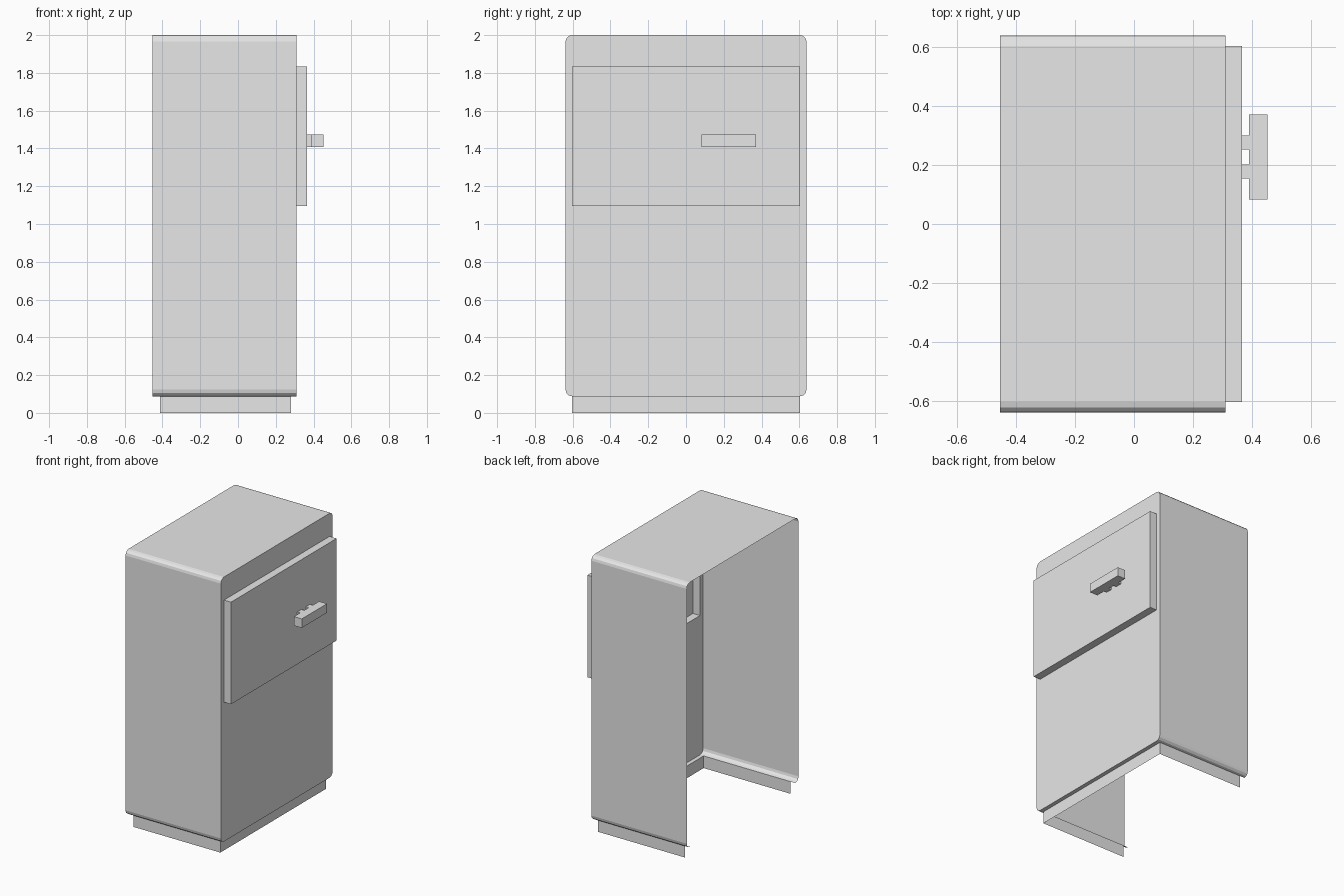
import bpy
import bmesh
from math import cos, sin, radians

cube = bpy.data.objects.get("Cube")
if cube:
    bpy.data.objects.remove(cube, do_unlink=True)

grey = bpy.data.materials.new("light grey")
grey.use_nodes = True
grey.diffuse_color = (0.8, 0.8, 0.8, 1)
grey.node_tree.nodes["Principled BSDF"].inputs["Base Color"].default_value = grey.diffuse_color

# Main dimensions
BACK, FRONT = -0.453, 0.31
HALF, RADIUS = 0.638, 0.035
BASE, TOP = 0.088, 2.0
INNER = HALF - RADIUS
DOOR_LOW, DOOR_HIGH, DOOR_FACE = 1.095, 1.833, 0.366
PLINTH_BACK, PLINTH_FRONT = -0.413, 0.281


def finish(bm, name):
    bmesh.ops.remove_doubles(bm, verts=bm.verts, dist=1e-5)
    bmesh.ops.recalc_face_normals(bm, faces=bm.faces)
    mesh = bpy.data.meshes.new(name)
    bm.to_mesh(mesh)
    bm.free()
    mesh.materials.append(grey)
    obj = bpy.data.objects.new(name, mesh)
    bpy.context.collection.objects.link(obj)
    return obj


def path_edges(bm, points, closed=False):
    verts = [bm.verts.new(p) for p in points]
    edges = [bm.edges.new(pair) for pair in zip(verts, verts[1:])]
    if closed:
        edges.append(bm.edges.new((verts[-1], verts[0])))
    return verts, edges


def sweep(bm, edges, offset):
    new = bmesh.ops.extrude_edge_only(bm, edges=edges)["geom"]
    verts = [v for v in new if isinstance(v, bmesh.types.BMVert)]
    bmesh.ops.translate(bm, verts=verts, vec=offset)
    return [e for e in new if isinstance(e, bmesh.types.BMEdge)]


def add_box(bm, low, high):
    made = bmesh.ops.create_cube(bm, size=1)["verts"]
    for v in made:
        v.co = [a + (b - a) * (c + 0.5) for a, b, c in zip(low, high, v.co)]


# Rounded outline of the cabinet, open along the bottom
outline = []
for start, y_sign, z in ((270, 1, BASE + RADIUS), (0, 1, TOP - RADIUS),
                         (90, -1, TOP - RADIUS), (180, -1, BASE + RADIUS)):
    for step in range(4):
        a = radians(start + 30 * step)
        outline.append((FRONT, y_sign * INNER + RADIUS * cos(a), z + RADIUS * sin(a)))

door_rim = [(FRONT, y, z) for y, z in ((-INNER, DOOR_LOW), (INNER, DOOR_LOW),
                                       (INNER, DOOR_HIGH), (-INNER, DOOR_HIGH))]

# Cabinet shell: front panel with door opening, wrapped sides and top, front ledge
bm = bmesh.new()
corners, wrap = path_edges(bm, outline)
bottom = bm.edges.new((corners[-1], corners[0]))
opening = path_edges(bm, door_rim, closed=True)[1]
bmesh.ops.triangle_fill(bm, use_beauty=True, edges=wrap + [bottom] + opening, normal=(1, 0, 0))
bmesh.ops.dissolve_limit(bm, angle_limit=radians(1), verts=bm.verts, edges=bm.edges)
bm.verts.ensure_lookup_table()
wrap = path_edges(bm, outline)[1]
sweep(bm, wrap, (BACK - FRONT, 0, 0))
ledge = path_edges(bm, [outline[0], outline[-1]])[1]
sweep(bm, ledge, (PLINTH_FRONT - FRONT, 0, 0))
finish(bm, "cabinet_shell")

# Door: shallow pan, hollow from behind
bm = bmesh.new()
rim = path_edges(bm, door_rim, closed=True)[1]
front_rim = sweep(bm, rim, (DOOR_FACE - FRONT, 0, 0))
bmesh.ops.contextual_create(bm, geom=front_rim)
finish(bm, "door")

# Handle: bar on two posts
bm = bmesh.new()
GRIP_LOW, GRIP_HIGH, GRIP_BACK = 1.408, 1.473, 0.389
add_box(bm, (GRIP_BACK, 0.083, GRIP_LOW), (0.452, 0.371, GRIP_HIGH))
finish(bm, "handle_bar")
for number, y in enumerate((0.178, 0.276), 1):
    bm = bmesh.new()
    add_box(bm, (DOOR_FACE, y - 0.024, GRIP_LOW), (GRIP_BACK, y + 0.024, GRIP_HIGH))
    finish(bm, f"handle_post_{number}")

# Plinth: three-sided skirt, open at the back
bm = bmesh.new()
skirt = path_edges(bm, [(PLINTH_BACK, -INNER, 0), (PLINTH_FRONT, -INNER, 0),
                        (PLINTH_FRONT, INNER, 0), (PLINTH_BACK, INNER, 0)])[1]
sweep(bm, skirt, (0, 0, BASE))
finish(bm, "plinth")
